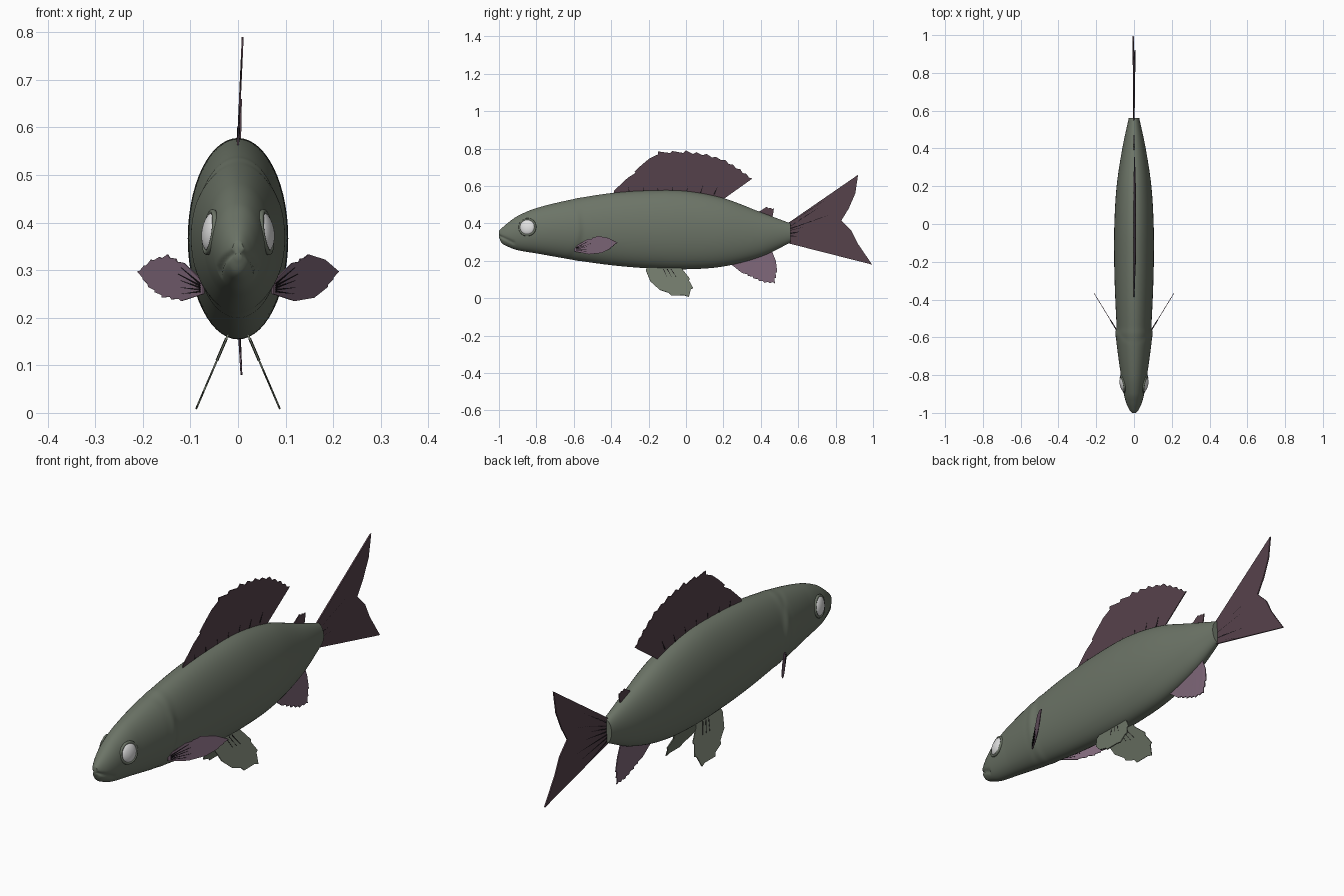
import bpy, bmesh, math
from mathutils import Vector

cube = bpy.data.objects.get("Cube")
if cube:
    bpy.data.objects.remove(cube)


def material(name, rgb, rough=0.7):
    m = bpy.data.materials.new(name)
    m.use_nodes = True
    m.diffuse_color = (*rgb, 1)
    node = m.node_tree.nodes["Principled BSDF"]
    node.inputs["Base Color"].default_value = (*rgb, 1)
    node.inputs["Roughness"].default_value = rough
    return m


OLIVE = material("olive grey skin", (0.15, 0.175, 0.135))
PLUM = material("dark plum fin", (0.095, 0.055, 0.072))
PINK = material("dusty pink fin", (0.21, 0.135, 0.19))
PALE = material("grey green fin", (0.16, 0.185, 0.14))
WHITE = material("eye white", (0.75, 0.75, 0.75), 0.4)
BLACK = material("black ray", (0.008, 0.006, 0.008))


def make_object(name, bm, mat, smooth=False):
    bmesh.ops.recalc_face_normals(bm, faces=bm.faces)
    me = bpy.data.meshes.new(name)
    bm.to_mesh(me)
    bm.free()
    me.materials.append(mat)
    ob = bpy.data.objects.new(name, me)
    bpy.context.collection.objects.link(ob)
    if smooth:
        for p in me.polygons:
            p.use_smooth = True
    return ob


# Body stations: y, top z, bottom z, half width
STATIONS = [(-1.0, .36, .325, .012), (-.985, .375, .295, .024), (-.95, .405, .275, .04),
            (-.9, .44, .257, .054), (-.8, .482, .24, .07), (-.6, .53, .205, .088),
            (-.4, .562, .177, .099), (-.2, .576, .16, .105), (0, .573, .155, .104),
            (.2, .535, .17, .092), (.4, .46, .222, .062), (.56, .40, .298, .028)]


def station(y):
    """Smoothly interpolated top, bottom and half width."""
    i = 0
    while i < len(STATIONS) - 2 and y > STATIONS[i + 1][0]:
        i += 1
    p = [STATIONS[min(max(k, 0), len(STATIONS) - 1)] for k in (i - 1, i, i + 1, i + 2)]
    h = p[2][0] - p[1][0]
    t = (y - p[1][0]) / h
    out = []
    for c in (1, 2, 3):
        m1 = (p[2][c] - p[0][c]) / (p[2][0] - p[0][0]) * h
        m2 = (p[3][c] - p[1][c]) / (p[3][0] - p[1][0]) * h
        d = p[2][c] - p[1][c]
        out.append(p[1][c] + t * m1 + t * t * (3 * d - 2 * m1 - m2) + t ** 3 * (m1 + m2 - 2 * d))
    return out


def relief(y, z, side):
    """Raised gill cover, mouth groove and neck fold."""
    gill = -.56 - 3.2 * (z - .37) ** 2
    cover = .007 / (1 + math.exp(max(-50, min(50, (y - gill) / .006))))
    cover *= min(1, max(0, (y + .78) / .15)) * side
    mouth = .335 - .5 * (y + 1)
    groove = .007 * math.exp(-((z - mouth) / .007) ** 2) if y < -.915 else 0
    neck = .003 * math.exp(-((y + .58) / .02) ** 2)
    return cover - groove + neck


# Body
bm = bmesh.new()
ROWS, COLS = 150, 56
rings = []
for r in range(ROWS + 1):
    y = -1 + 1.56 * (r / ROWS) ** 1.25
    top, bottom, w = station(y)
    mid, half = (top + bottom) / 2, (top - bottom) / 2
    ring = []
    for c in range(COLS):
        a = math.tau * c / COLS
        x, z = w * math.cos(a), mid + half * math.sin(a)
        d = relief(y, z, abs(math.cos(a)))
        ring.append(bm.verts.new((x + d * math.cos(a), y, z + d * math.sin(a) * .5)))
    rings.append(ring)
for a, b in zip(rings, rings[1:]):
    for c in range(COLS):
        n = (c + 1) % COLS
        bm.faces.new((a[c], a[n], b[n], b[c]))
bm.faces.new(rings[0])
bm.faces.new(rings[-1])
body = make_object("body", bm, OLIVE)
bpy.context.view_layer.objects.active = body
body.select_set(True)
bpy.ops.object.shade_smooth_by_angle(angle=math.radians(50))
body.select_set(False)


def serrate(points, first, last, teeth, depth):
    """Turn the outline between two point numbers into ragged teeth."""
    centre = sum((Vector(p) for p in points), Vector((0, 0))) / len(points)
    out = []
    for i, p in enumerate(points):
        p = Vector(p)
        out.append(p)
        if first <= i < last:
            q = Vector(points[i + 1])
            for k in range(teeth):
                tip = p.lerp(q, (k + .8) / teeth)
                out.append(tip + (centre - tip).normalized() * depth)
                if k < teeth - 1:
                    out.append(p.lerp(q, (k + 1) / teeth))
    return out


def fin(name, outline, place, mat, thickness=.004):
    """Thin fin: a flat outline put in space by the place function."""
    bm = bmesh.new()
    face = bm.faces.new([bm.verts.new(place(u, v)) for u, v in outline])
    bmesh.ops.triangulate(bm, faces=[face])
    ob = make_object(name, bm, mat)
    mod = ob.modifiers.new("thickness", "SOLIDIFY")
    mod.thickness, mod.offset = thickness, 0
    return ob


def rays(name, pairs, place, width=.004):
    """Tapered dark rays running out from a fin root."""
    bm = bmesh.new()
    for a, b in pairs:
        a, b = Vector(a), Vector(b)
        d = (b - a).normalized()
        n = Vector((-d.y, d.x)) * width
        bm.faces.new([bm.verts.new(place(*p)) for p in (a - n, b, a + n)])
    ob = make_object(name, bm, BLACK)
    mod = ob.modifiers.new("thickness", "SOLIDIFY")
    mod.thickness, mod.offset = .006, 0


# Fins on the middle line
def upright(y, z):
    return (.045 * (z - .57), y, z)


def tail_plane(y, z):
    return (.02 * (z - .4), y, z)


def middle(y, z):
    return (.06 * (.2 - z) if z < .2 else 0, y, z)


dorsal = [(.19, .5), (-.39, .54), (-.385, .575), (-.31, .645), (-.24, .71), (-.15, .785),
          (0, .79), (.11, .772), (.21, .74), (.29, .69), (.355, .64), (.2, .53)]
fin("dorsal_fin", serrate(dorsal, 2, 10, 2, .013), upright, PLUM)
tail = [(.54, .39), (.55, .405), (.92, .66), (.905, .56), (.87, .48), (.83, .415),
        (.885, .36), (.92, .29), (.995, .18), (.55, .293), (.54, .31)]
fin("tail_fin", tail, tail_plane, PLUM, .006)
fin("small_back_fin", serrate([(.36, .44), (.4, .47), (.43, .488), (.47, .48), (.465, .445),
                               (.44, .40)], 1, 3, 2, .005), middle, PLUM)
anal = [(.22, .21), (.23, .19), (.3, .135), (.36, .105), (.42, .082), (.475, .08),
        (.488, .14), (.48, .2), (.46, .25), (.42, .26)]
fin("anal_fin", serrate(anal, 2, 6, 2, .008), middle, PINK)

rays("tail_rays", [((.55, .31 + .085 * k / 7), (.72 + .03 * (k % 3), .25 + .28 * k / 7))
                   for k in range(8)], tail_plane)
rays("dorsal_rays", [((-.3 + .075 * k, .555), (-.31 + .08 * k, .6)) for k in range(7)], upright)

# Paired fins, eyes
pectoral = [(-.01, .25), (-.01, .275), (.06, .315), (.12, .333), (.18, .322), (.23, .297),
            (.19, .265), (.14, .242), (.07, .235)]
pelvic = [(-.2, .18), (-.215, .15), (-.19, .09), (-.14, .045), (-.08, .015), (.015, .008),
          (.038, .055), (.02, .105), (-.03, .15), (-.04, .18)]
for side, s in (("left", 1), ("right", -1)):
    def spread(u, z, s=s):
        return (s * (.078 + .58 * u), -.585 + .95 * u, z)

    def splay(y, z, s=s):
        return (s * (.025 + .43 * (.155 - z)), y, z)

    fin(side + "_pectoral_fin", serrate(pectoral, 2, 8, 2, .005), spread, PINK, .003)
    rays(side + "_pectoral_rays", [((.0, .255 + .004 * k), (.07 + .01 * (k % 2), .25 + .014 * k))
                                   for k in range(5)], spread, .002)
    fin(side + "_pelvic_fin", serrate(pelvic, 2, 7, 1, .008), splay, PALE)
    rays(side + "_pelvic_rays", [((-.12 + .02 * k, .155), (-.1 + .025 * k, .11))
                                 for k in range(3)], splay, .002)

    # Eye and its lid ring, turned to follow the taper of the head
    spot, turn = (s * .054, -.848, .38), (0, math.radians(-8 * s), math.radians(-12 * s))
    bpy.ops.mesh.primitive_uv_sphere_add(segments=32, ring_count=16, radius=1,
                                         location=spot, rotation=turn)
    eye = bpy.context.object
    eye.name = side + "_eye"
    eye.scale = (.021, .043, .043)
    eye.data.materials.append(WHITE)
    bpy.ops.object.shade_smooth()
    bpy.ops.mesh.primitive_torus_add(major_segments=40, minor_segments=8, major_radius=.043,
                                     minor_radius=.006, location=(s * .059, -.848, .38))
    lid = bpy.context.object
    lid.name = side + "_eyelid"
    lid.rotation_euler = (0, math.radians(90 - 8 * s), math.radians(-12 * s))
    lid.data.materials.append(OLIVE)
    bpy.ops.object.shade_smooth()
